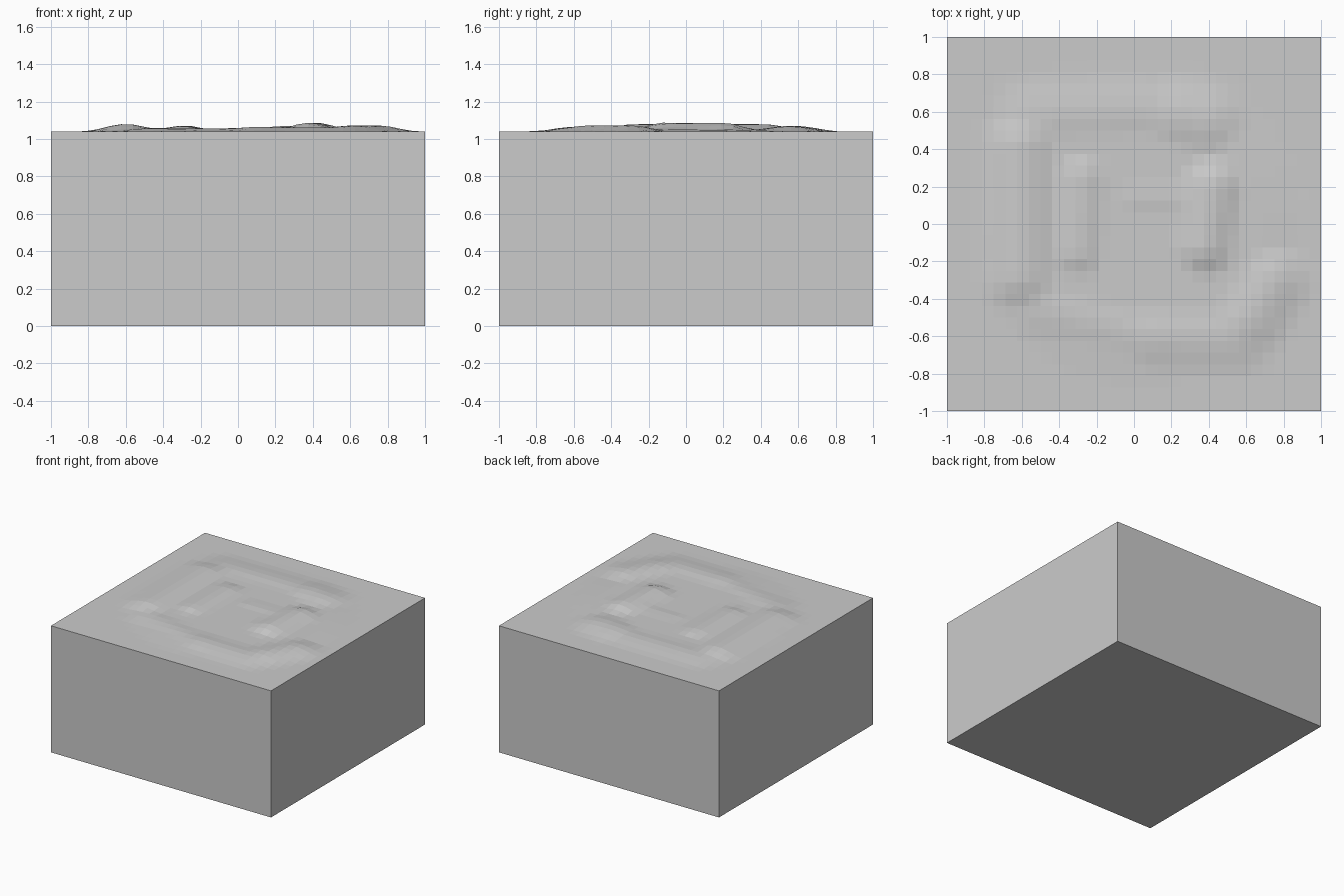
import bpy, bmesh, math
from mathutils import Vector

if "Cube" in bpy.data.objects:
    bpy.data.objects.remove(bpy.data.objects["Cube"])

TOP = 1.04
CELLS = 32

# Raised ridges of the relief: start, end, height, width
RIDGES = [
    ((-0.60, -0.28), (-0.60, 0.42), 0.040, 0.12),   # left ridge
    ((-0.55, 0.58), (0.05, 0.60), 0.018, 0.12),     # upper ridge
    ((0.25, 0.58), (0.38, 0.55), 0.030, 0.13),      # upper right lobe
    ((-0.30, -0.15), (-0.28, 0.25), 0.031, 0.10),   # inner left ridge
    ((0.38, -0.12), (0.42, 0.20), 0.047, 0.11),     # inner right ridge
    ((0.00, 0.14), (0.30, 0.14), 0.015, 0.10),      # middle bridge
    ((-0.50, -0.45), (0.10, -0.60), 0.017, 0.11),   # lower left rim
    ((0.10, -0.60), (0.55, -0.60), 0.022, 0.12),    # lower rim
    ((0.62, -0.50), (0.74, -0.30), 0.033, 0.12),    # lower right lobe
]


def ridge_height(p, ridge):
    a, b, height, width = Vector(ridge[0]), Vector(ridge[1]), ridge[2], ridge[3]
    d = b - a
    t = max(0, min(1, (p - a).dot(d) / d.length_squared))
    r = (p - a - d * t).length / (2 * width)
    return height * math.cos(r * math.pi / 2) ** 2 if r < 1 else 0


def relief(x, y):
    p = Vector((x, y))
    # Soft dome under the ridges, joined with the highest ridge
    r = math.hypot((x - 0.02) / 0.88, (y + 0.02) / 0.84)
    dome = 0.010 * min(1, max(0, (1 - r) / 0.25))
    ridge = sum(ridge_height(p, k) ** 3 for k in RIDGES) ** (1 / 3)
    return max(dome, ridge)


# Carved block: faceted relief top, plain sides and base
bm = bmesh.new()
bmesh.ops.create_grid(bm, x_segments=CELLS, y_segments=CELLS, size=1)
border = [e for e in bm.edges if e.is_boundary]
for v in bm.verts:
    edge = max(abs(v.co.x), abs(v.co.y)) > 0.95
    v.co.z = TOP + (0 if edge else relief(v.co.x, v.co.y))
skirt = bmesh.ops.extrude_edge_only(bm, edges=border)["geom"]
for v in skirt:
    if isinstance(v, bmesh.types.BMVert):
        v.co.z = 0
bmesh.ops.holes_fill(bm, edges=[e for e in bm.edges if e.is_boundary], sides=0)
bmesh.ops.recalc_face_normals(bm, faces=bm.faces)
mesh = bpy.data.meshes.new("relief_block")
bm.to_mesh(mesh)
bm.free()
bpy.context.collection.objects.link(bpy.data.objects.new("relief_block", mesh))
